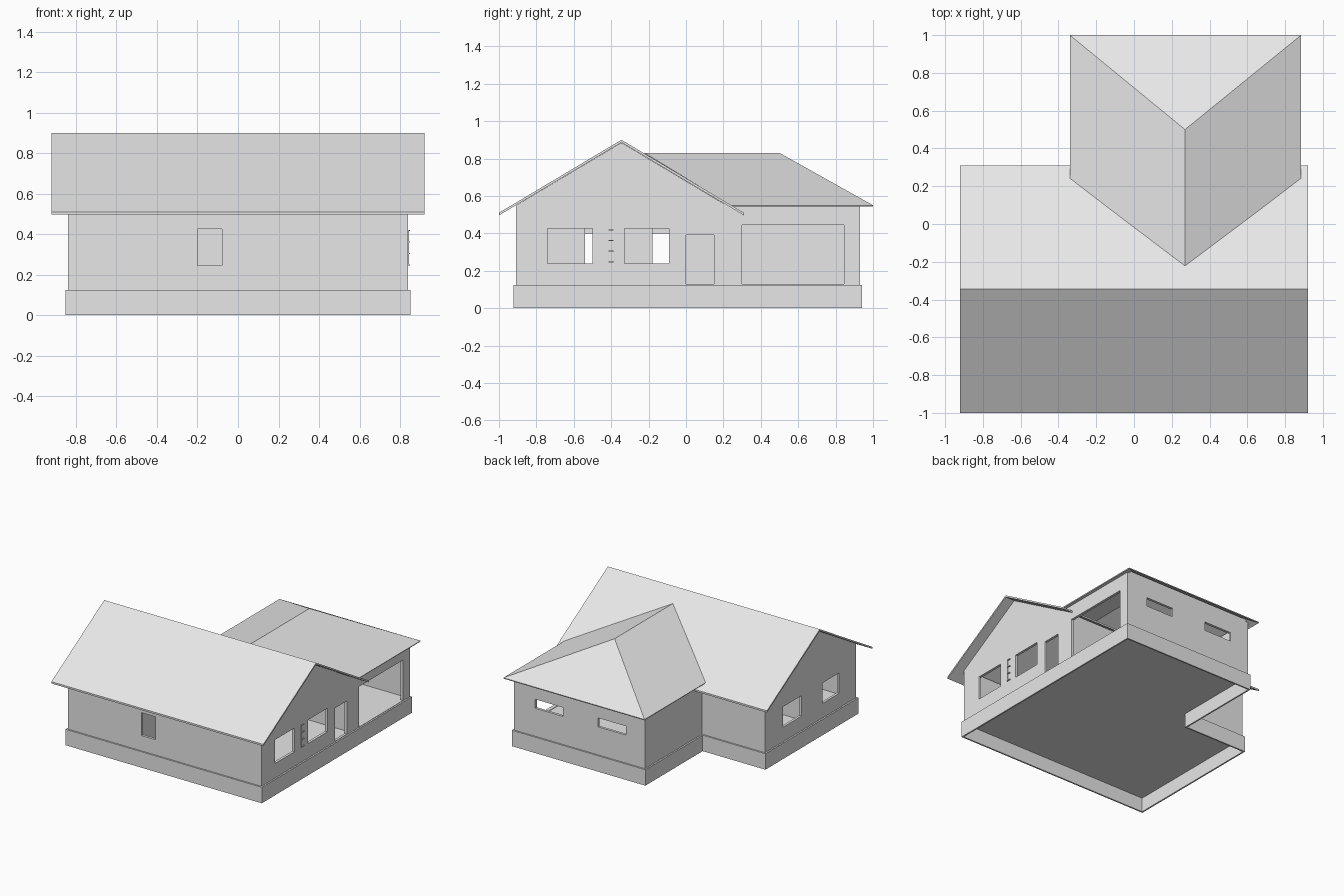
import bpy, bmesh
from mathutils import Matrix

if "Cube" in bpy.data.objects:
    bpy.data.objects.remove(bpy.data.objects["Cube"])

grey = bpy.data.materials.new("plain_grey")
grey.diffuse_color = (0.8, 0.8, 0.8, 1)
grey.use_nodes = True
grey.node_tree.nodes["Principled BSDF"].inputs["Base Color"].default_value = grey.diffuse_color

# Plane orientations: a flat outline (u, v) extruded along the named axis
AXES = {
    "x": Matrix(((0, 0, 1), (1, 0, 0), (0, 1, 0))),    # u = y, v = z
    "y": Matrix(((1, 0, 0), (0, 0, -1), (0, 1, 0))),   # u = x, v = z
    "z": Matrix.Identity(3),                           # u = x, v = y
}


def add_mesh(name, mesh):
    mesh.name = name
    mesh.materials.clear()
    mesh.materials.append(grey)
    ob = bpy.data.objects.new(name, mesh)
    bpy.context.collection.objects.link(ob)
    return ob


def panel(name, loops, axis, pos, thick):
    """Extruded outline; loops after the first become holes."""
    cu = bpy.data.curves.new(name, "CURVE")
    cu.dimensions = "2D"
    cu.fill_mode = "BOTH"
    cu.extrude = thick / 2
    for loop in loops:
        sp = cu.splines.new("POLY")
        sp.points.add(len(loop) - 1)
        for p, (u, v) in zip(sp.points, loop):
            p.co = (u, v, 0, 1)
        sp.use_cyclic_u = True
        sp.use_smooth = False
    tmp = bpy.data.objects.new("tmp", cu)
    bpy.context.collection.objects.link(tmp)
    bpy.context.view_layer.update()
    mesh = bpy.data.meshes.new_from_object(
        tmp.evaluated_get(bpy.context.evaluated_depsgraph_get()))
    bpy.data.objects.remove(tmp)
    bpy.data.curves.remove(cu)
    rot = AXES[axis]
    mesh.transform(Matrix.Translation(rot.col[2] * (-pos if axis == "y" else pos)) @ rot.to_4x4())
    bm = bmesh.new()
    bm.from_mesh(mesh)
    bmesh.ops.remove_doubles(bm, verts=bm.verts, dist=1e-5)
    bmesh.ops.recalc_face_normals(bm, faces=bm.faces)
    for f in bm.faces:
        f.smooth = False
    bm.to_mesh(mesh)
    bm.free()
    return add_mesh(name, mesh)


def rect(u0, u1, v0, v1):
    return [(u0, v0), (u1, v0), (u1, v1), (u0, v1)]


def footprint(d):
    """L-shaped plan of the house, grown outward by d."""
    return [(-.84 - d, -.91 - d), (.84 + d, -.91 - d), (.84 + d, .93 + d),
            (-.295 - d, .93 + d), (-.295 - d, .22 + d), (-.84 - d, .22 + d)]


T = .02        # wall thickness
Z0 = .12       # wall foot

# Foundation skirt (open below) and floor
panel("foundation_skirt", [footprint(.012), footprint(0)], "z", .0625, .125)
panel("floor", [footprint(.006)], "z", .118, .012)

# Right wall: gable plus garage side, with windows, door and garage opening
panel("right_wall", [
    [(-.91, Z0), (.93, Z0), (.93, .56), (.2, .56), (-.345, .885), (-.91, .549)],
    rect(-.74, -.50, .24, .425), rect(-.33, -.09, .24, .425),
    rect(.0, .15, .13, .39), rect(.30, .845, .128, .445)], "x", .83, T)

# Left gable wall with two windows
panel("left_wall", [
    [(-.91, Z0), (.22, Z0), (.22, .549), (-.345, .885), (-.91, .549)],
    rect(-.70, -.49, .24, .40), rect(-.235, -.005, .24, .40)], "x", -.83, T)

# Front wall, inner dividing wall, garage walls
panel("front_wall", [rect(-.82, .82, Z0, .55), rect(-.20, -.08, .245, .425)], "y", -.90, T)
panel("main_back_wall", [rect(-.82, .82, Z0, .55)], "y", .21, T)
panel("wing_left_wall", [rect(.22, .93, Z0, .56)], "x", -.285, T)
panel("wing_back_wall", [rect(-.275, .82, Z0, .577),
                         rect(.417, .658, .345, .415),
                         rect(-.13, .113, .345, .415)], "y", .92, T)

# Room partitions
panel("front_room_partition", [rect(-.89, -.54, Z0, .55)], "x", -.25, T)
panel("hall_partition", [rect(-.40, -.18, Z0, .55)], "x", -.25, T)
panel("room_divider", [rect(-.82, -.25, Z0, .55)], "y", -.39, T)

# Main gable roof
panel("main_roof", [[(-1, .51), (-.345, .9), (.31, .51),
                     (.31, .496), (-.345, .886), (-1, .496)]], "x", 0, 1.84)

# Hipped roof over the wing, running into the main roof
verts = [(-.34, .24, .55), (-.34, 1, .55), (.885, 1, .55), (.885, .24, .55),
         (.27, -.222, .83), (.27, .5, .83)]
me = bpy.data.meshes.new("wing_roof")
me.from_pydata(verts, [], [(0, 4, 5, 1), (1, 5, 2), (2, 5, 4, 3)])
roof = add_mesh("wing_roof", me)
for p in me.polygons:
    if p.normal.z < 0:
        p.flip()
mod = roof.modifiers.new("thickness", "SOLIDIFY")
mod.thickness = .008
mod.offset = -1

# Small wall bracket between the right-hand windows
panel("bracket_post", [rect(-.420, -.414, .245, .42)], "x", .842, .006)
for i in range(4):
    z = .245 + i * .0565
    panel(f"bracket_bar_{i + 1}", [rect(-.414, -.388, z, z + .006)], "x", .844, .01)
